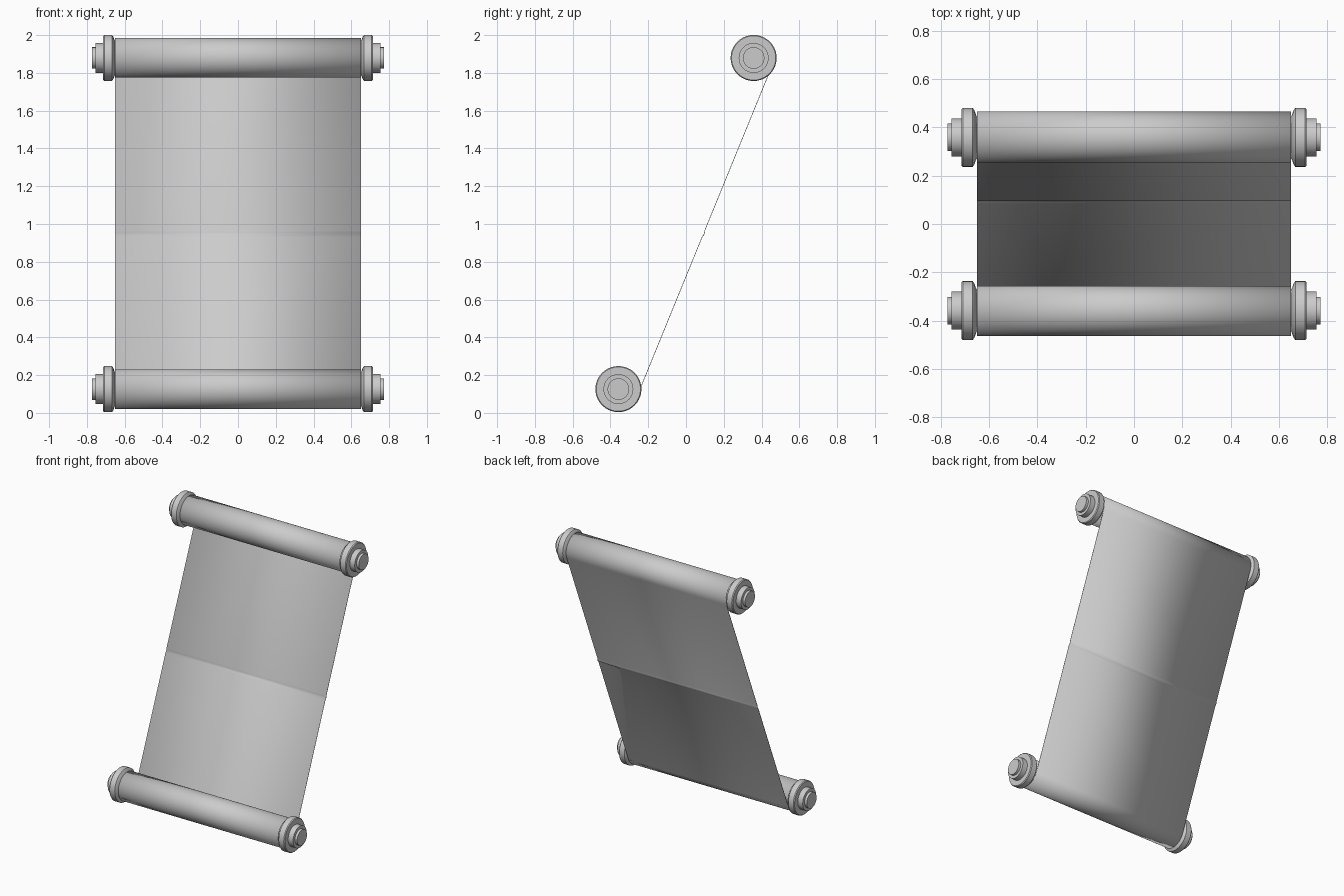
import bpy, bmesh
from math import sin, cos, pi, atan2, radians
from mathutils import Vector

if "Cube" in bpy.data.objects:
    bpy.data.objects.remove(bpy.data.objects["Cube"])

HALF_W = 0.65                    # half width of the sheet
R = 0.106                        # outer radius of the rolled sheet
TOP = Vector((0.358, 1.879))     # roller axes as (y, z)
BOT = Vector((-0.358, 0.122 + 0.004))
SEG = 40


def finish(bm, name, angle=30):
    mesh = bpy.data.meshes.new(name)
    bm.to_mesh(mesh)
    bm.free()
    ob = bpy.data.objects.new(name, mesh)
    bpy.context.collection.objects.link(ob)
    bpy.ops.object.select_all(action='DESELECT')
    ob.select_set(True)
    bpy.context.view_layer.objects.active = ob
    bpy.ops.object.shade_smooth_by_angle(angle=radians(angle))
    return ob


def lathe(name, profile, centre, side=1):
    """Revolve (x, radius) points about an x-parallel axis, capped at both ends."""
    bm = bmesh.new()
    rings = [[bm.verts.new((side * x, centre.x + r * cos(2 * pi * i / SEG),
                            centre.y + r * sin(2 * pi * i / SEG)))
              for i in range(SEG)] for x, r in profile]
    for a, b in zip(rings, rings[1:]):
        for i in range(SEG):
            j = (i + 1) % SEG
            bm.faces.new((a[i], a[j], b[j], b[i]))
    bm.faces.new(rings[0])
    bm.faces.new(rings[-1])
    bmesh.ops.recalc_face_normals(bm, faces=bm.faces)
    return finish(bm, name)


# Sheet profile: bottom coil, straight run with a shallow crease, top coil
along = (TOP - BOT).normalized()
out = Vector((along.y, -along.x))          # towards the back
start = atan2(out.y, out.x)
TURN, STEPS = radians(390), 48


def coil(centre, sign):
    pts = []
    for i in range(STEPS + 1):
        d = TURN * i / STEPS
        r = R - 0.006 * d / (2 * pi)
        a = start + sign * d
        pts.append(centre + r * Vector((cos(a), sin(a))))
    return pts


bottom, top = coil(BOT, -1)[::-1], coil(TOP, 1)
length = (TOP - BOT).length
crease = [BOT + out * (R + h) + along * (0.492 * length + s)
          for s, h in ((-0.018, 0), (-0.008, 0.003), (0, 0.004), (0.008, 0.003), (0.018, 0))]
points = bottom + crease + top

bm = bmesh.new()
left = [bm.verts.new((-HALF_W, p.x, p.y)) for p in points]
right = [bm.verts.new((HALF_W, p.x, p.y)) for p in points]
for i in range(len(points) - 1):
    bm.faces.new((left[i], left[i + 1], right[i + 1], right[i]))
sheet = finish(bm, "scroll_sheet", 40)
thick = sheet.modifiers.new("thickness", 'SOLIDIFY')
thick.thickness = 0.003
thick.offset = 0

# Rods inside the coils and stepped end caps
CAP = [(0.645, 0.075), (0.654, 0.095), (0.66, 0.112), (0.667, 0.122), (0.708, 0.122),
       (0.714, 0.117), (0.714, 0.079), (0.754, 0.079), (0.754, 0.057), (0.772, 0.057)]
for label, centre in (("top", TOP), ("bottom", BOT)):
    lathe(label + "_rod", [(-0.66, 0.06), (0.66, 0.06)], centre)
    for side, s in (("left", -1), ("right", 1)):
        lathe(f"{label}_{side}_end_cap", CAP, centre, s)
